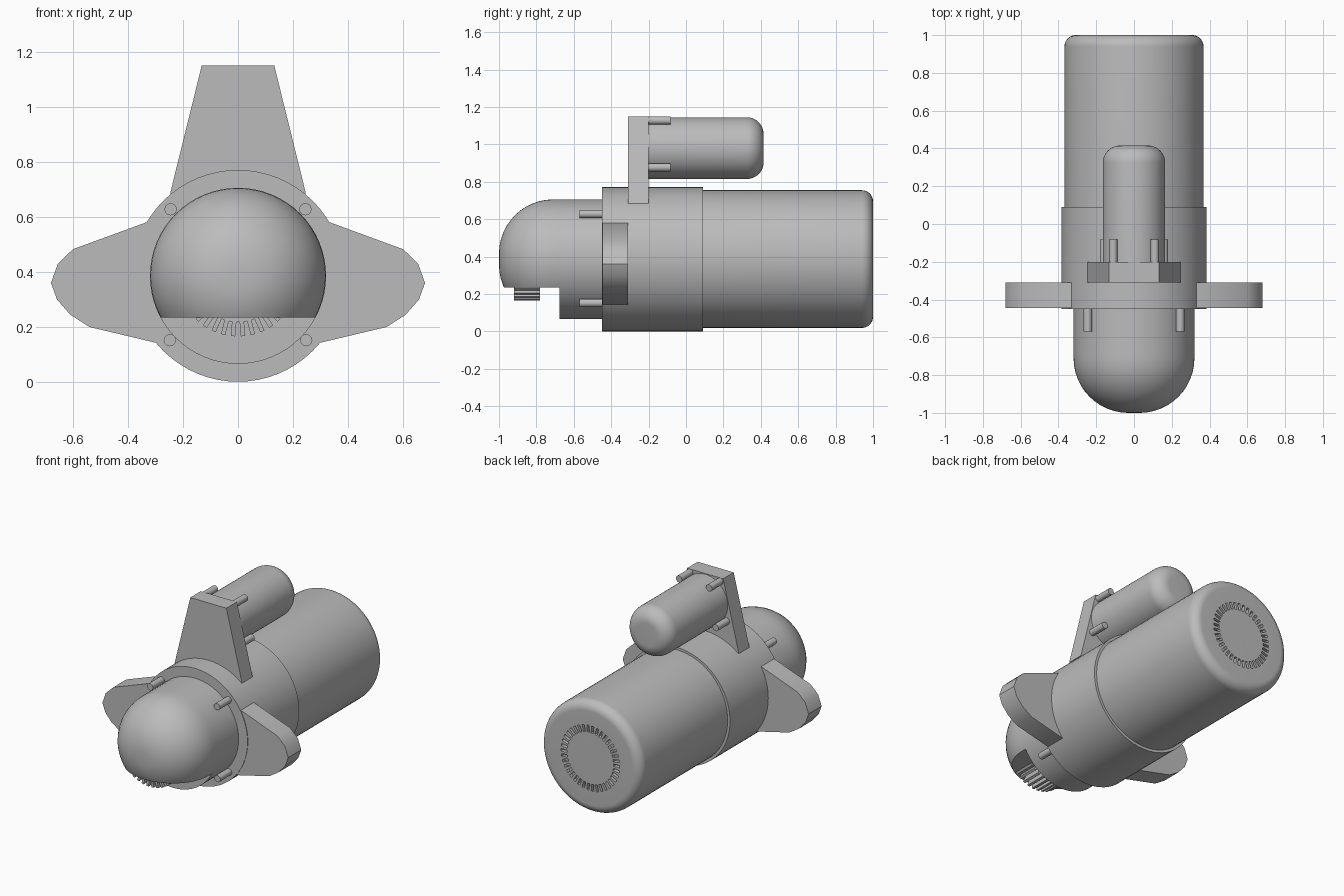
import bpy, bmesh, math
from mathutils import Matrix, Vector

cube = bpy.data.objects.get("Cube")
if cube:
    bpy.data.objects.remove(cube, do_unlink=True)

grey = bpy.data.materials.new("cast_grey")
grey.use_nodes = True
grey.diffuse_color = (0.5, 0.5, 0.5, 1)
grey.node_tree.nodes["Principled BSDF"].inputs["Base Color"].default_value = (0.5, 0.5, 0.5, 1)

AXIS_Z = 0.386   # height of the main shaft
COIL_Z = 0.98    # height of the solenoid


def finish(name, bm, smooth=True):
    bmesh.ops.recalc_face_normals(bm, faces=bm.faces)
    mesh = bpy.data.meshes.new(name)
    bm.to_mesh(mesh)
    bm.free()
    mesh.materials.append(grey)
    obj = bpy.data.objects.new(name, mesh)
    bpy.context.collection.objects.link(obj)
    if smooth:
        bpy.ops.object.select_all(action='DESELECT')
        obj.select_set(True)
        bpy.context.view_layer.objects.active = obj
        bpy.ops.object.shade_smooth_by_angle(angle=math.radians(30))
    return obj


def lathe(profile, x, z, steps=64):
    """Revolve (radius, y) points around a line parallel to y."""
    bm = bmesh.new()
    verts = [bm.verts.new((r, y, 0)) for r, y in profile]
    edges = [bm.edges.new(pair) for pair in zip(verts, verts[1:])]
    bmesh.ops.spin(bm, geom=verts + edges, cent=(0, 0, 0), axis=(0, 1, 0),
                   angle=math.tau, steps=steps)
    bmesh.ops.remove_doubles(bm, verts=bm.verts, dist=1e-5)
    bmesh.ops.translate(bm, verts=bm.verts, vec=(x, 0, z))
    return bm


def can(radius, y0, y1, bevel=0):
    """Profile of a closed cylinder, rounded at the y1 end."""
    points = [(0, y0), (radius, y0)]
    if bevel:
        s = 1 if y1 > y0 else -1
        for i in range(13):
            a = math.pi / 2 * i / 12
            points.append((radius - bevel + bevel * math.cos(a),
                           y1 - s * bevel * (1 - math.sin(a))))
    else:
        points.append((radius, y1))
    return points + [(0, y1)]


def plate(name, outline, y0, y1):
    """Extrude an (x, z) outline along y."""
    bm = bmesh.new()
    face = bm.faces.new([bm.verts.new((x, y0, z)) for x, z in outline])
    new = bmesh.ops.extrude_face_region(bm, geom=[face])["geom"]
    bmesh.ops.translate(bm, verts=[v for v in new if isinstance(v, bmesh.types.BMVert)],
                        vec=(0, y1 - y0, 0))
    return finish(name, bm)


def radial_blocks(name, count, r0, r1, width, y0, y1):
    """Ring of small boxes around the main shaft."""
    bm = bmesh.new()
    for i in range(count):
        turn = Matrix.Rotation(math.tau * (i + 0.5) / count, 4, 'Y')
        place = Matrix.Translation((0, (y0 + y1) / 2, AXIS_Z)) @ turn
        place = place @ Matrix.Translation((0, 0, -(r0 + r1) / 2))
        size = Matrix.Diagonal((width, y1 - y0, r1 - r0, 1))
        bmesh.ops.create_cube(bm, size=1, matrix=place @ size)
    return finish(name, bm, smooth=False)


# Main housing and motor can
finish("gear_housing", lathe(can(0.385, -0.45, 0.09), 0, AXIS_Z))
motor = finish("motor_can", lathe(can(0.368, 0.09, 1.0, 0.06), 0, AXIS_Z + 0.001))

# Vent slots ringing the rear face
slots = radial_blocks("slot_cutter", 38, 0.17, 0.215, 0.016, 0.975, 1.02)
slots.hide_render = True
slots.hide_viewport = True
cut = motor.modifiers.new("vent_slots", 'BOOLEAN')
cut.operation = 'DIFFERENCE'
cut.solver = 'EXACT'
cut.object = slots

# Nose: full collar, then a dome cut flat underneath
finish("nose_collar", lathe(can(0.32, -0.675, -0.45), 0, AXIS_Z))
dome = lathe(can(0.32, -0.675, -1.0, 0.29), 0, AXIS_Z)
result = bmesh.ops.bisect_plane(dome, geom=dome.verts[:] + dome.edges[:] + dome.faces[:],
                                plane_co=Vector((0, 0, 0.235)), plane_no=Vector((0, 0, -1)),
                                clear_outer=True)
rim = [e for e in result["geom_cut"] if isinstance(e, bmesh.types.BMEdge)]
bmesh.ops.holes_fill(dome, edges=rim, sides=0)
finish("nose_dome", dome)

# Pinion showing below the dome
finish("pinion_hub", lathe(can(0.168, -0.92, -0.78), 0, AXIS_Z))
radial_blocks("pinion_teeth", 38, 0.16, 0.22, 0.016, -0.92, -0.78)

# Mounting flange ears
ear = [(0.20, 0.58), (0.335, 0.58), (0.60, 0.483), (0.655, 0.43), (0.68, 0.36),
       (0.658, 0.30), (0.61, 0.245), (0.54, 0.20), (0.30, 0.143), (0.20, 0.143)]
for side, s in (("left", 1), ("right", -1)):
    plate(side + "_flange_ear", [(s * x, z) for x, z in ear], -0.446, -0.31)

# Solenoid and its bracket
plate("solenoid_bracket", [(-0.247, 0.685), (0.247, 0.685), (0.132, 1.15), (-0.132, 1.15)],
      -0.31, -0.2)
finish("solenoid", lathe(can(0.165, -0.2, 0.415, 0.09), 0, COIL_Z))

# Bolts: four on the nose face, four behind the bracket
for side, s in (("left", 1), ("right", -1)):
    for level, x, z, y0, y1 in (("upper_nose", 0.245, 0.628, -0.57, -0.44),
                                ("lower_nose", 0.248, 0.152, -0.57, -0.44),
                                ("upper_bracket", 0.11, 1.128, -0.21, -0.083),
                                ("lower_bracket", 0.158, 0.877, -0.21, -0.083)):
        finish(f"{side}_{level}_bolt", lathe(can(0.022, y0, y1), s * x, z, 20))
